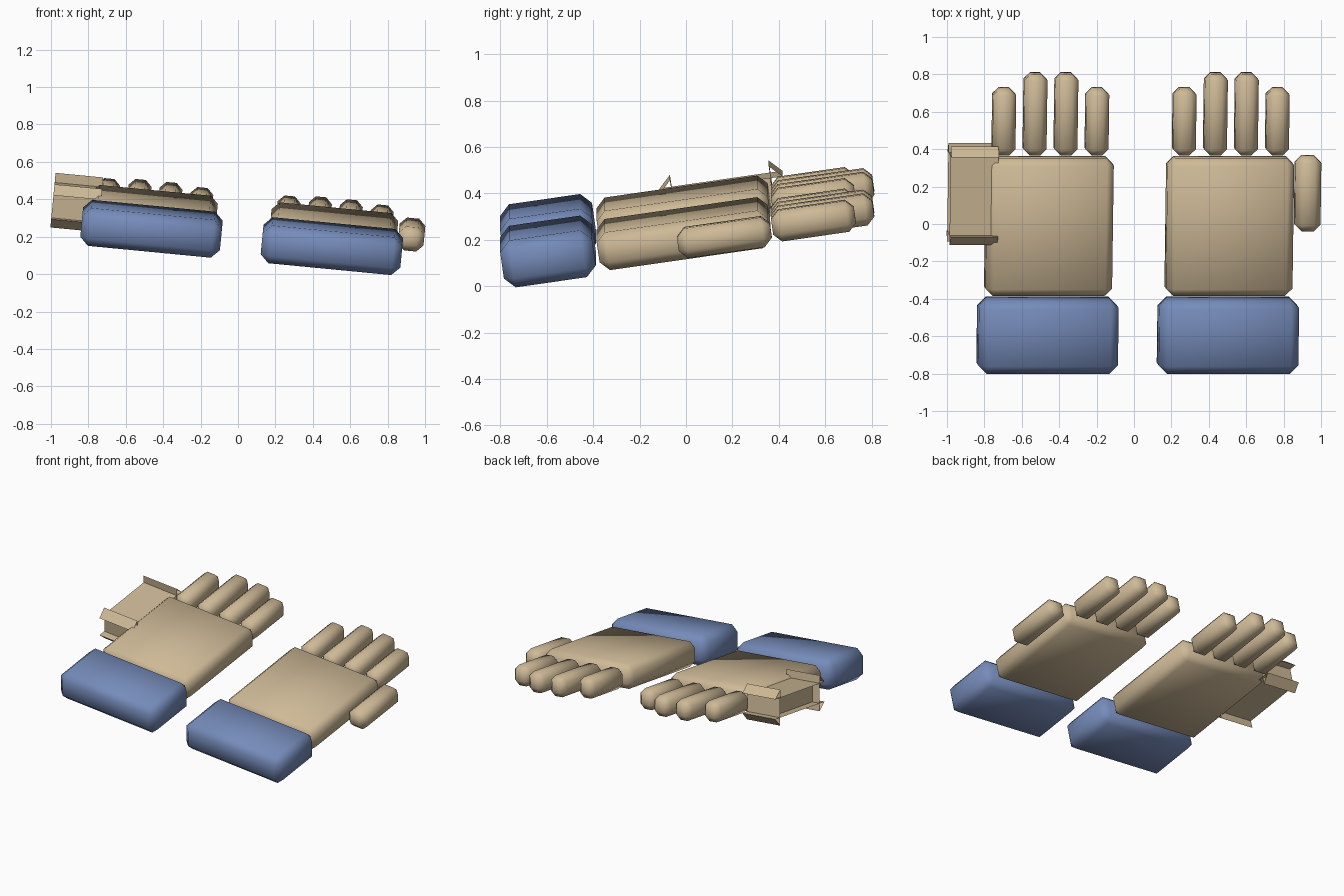
import bpy, bmesh
from math import radians
from mathutils import Matrix, Euler, Vector

if "Cube" in bpy.data.objects:
    bpy.data.objects.remove(bpy.data.objects["Cube"])


def material(name, color):
    m = bpy.data.materials.new(name)
    m.use_nodes = True
    m.diffuse_color = color
    m.node_tree.nodes["Principled BSDF"].inputs["Base Color"].default_value = color
    return m


TAN = material("tan_leather", (0.62, 0.49, 0.31, 1))
BLUE = material("blue_cuff", (0.18, 0.26, 0.49, 1))

# Both gloves share one tilted frame: fingers raised, rolled to one side
TILT = Matrix.Translation((0, 0, 0.277)) @ Euler((radians(8.2), radians(5.5), 0)).to_matrix().to_4x4()


def finish(bm, name, mat, smooth):
    bm.transform(TILT)
    mesh = bpy.data.meshes.new(name)
    bm.to_mesh(mesh)
    bm.free()
    mesh.materials.append(mat)
    obj = bpy.data.objects.new(name, mesh)
    bpy.context.collection.objects.link(obj)
    for p in mesh.polygons:
        p.use_smooth = smooth
    return obj


def padded_box(name, center, size, chamfer, mat):
    """Box with every edge chamfered, shaded smooth."""
    bm = bmesh.new()
    bmesh.ops.create_cube(bm, size=1)
    bmesh.ops.scale(bm, vec=size, verts=bm.verts)
    if chamfer:
        bmesh.ops.bevel(bm, geom=bm.edges[:], offset=chamfer, segments=1, affect='EDGES')
    bmesh.ops.translate(bm, vec=center, verts=bm.verts)
    return finish(bm, name, mat, chamfer > 0)


# Palm, cuff and four fingers of each glove
FINGERS = {"index": (-0.25, 0.36), "middle": (-0.083, 0.44),
           "ring": (0.083, 0.44), "little": (0.25, 0.36)}
for side, cx in (("left", 0.512), ("right", -0.457)):
    padded_box(side + "_cuff", (cx, -0.6, 0.007), (0.75, 0.4, 0.205), 0.045, BLUE)
    padded_box(side + "_palm", (cx, -0.01, 0), (0.68, 0.745, 0.165), 0.04, TAN)
    for finger, (dx, length) in FINGERS.items():
        padded_box(f"{side}_{finger}_finger", (cx + dx, 0.375 + length / 2, 0),
                   (0.123, length, 0.135), 0.034, TAN)

# Thumb of the left glove
padded_box("left_thumb", (0.93, 0.167, 0), (0.138, 0.405, 0.13), 0.036, TAN)

# Flanged thumb bracket of the right glove: plates cross at the corners
# and sloping strips join their overhanging edges
hy, hz, d = 0.215, 0.065, 0.052
loop = [(-hy - d, hz), (hy + d, hz), (hy, hz + d), (hy, -hz - d),
        (hy + d, -hz), (-hy - d, -hz), (-hy, -hz - d), (-hy, hz + d)]
bm = bmesh.new()
bx, by, half = -0.868, 0.162, 0.128
rows = [[bm.verts.new(Vector((bx + s * half, by + y, z))) for y, z in loop] for s in (-1, 1)]
for i in range(len(loop)):
    j = (i + 1) % len(loop)
    bm.faces.new((rows[0][i], rows[0][j], rows[1][j], rows[1][i]))
finish(bm, "right_thumb_bracket", TAN, False)
padded_box("right_thumb_core", (bx, by, 0), (0.15, 2 * hy - 0.004, 2 * hz - 0.004), 0, TAN)
